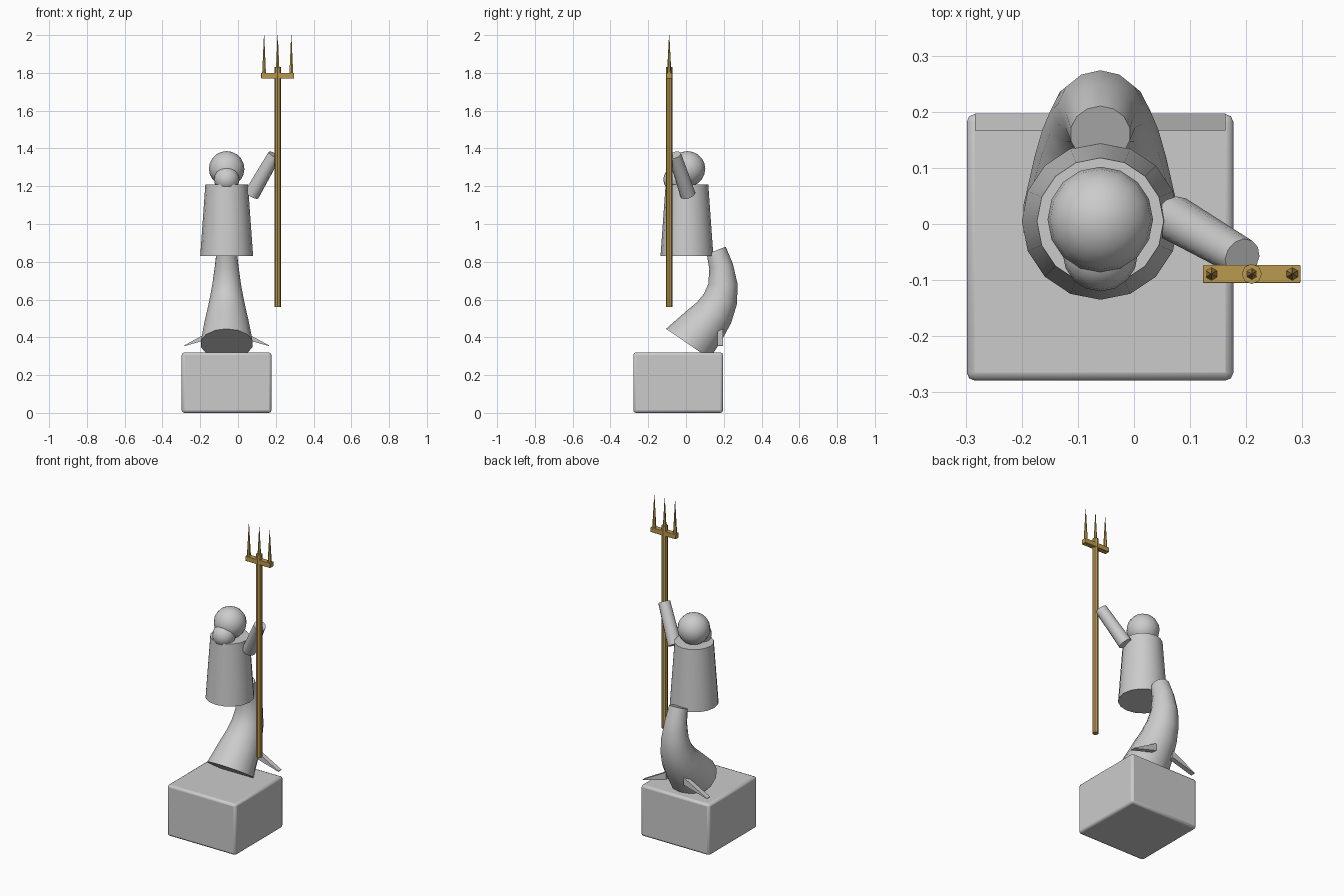
import bpy, bmesh, math
from mathutils import Vector

if "Cube" in bpy.data.objects:
    bpy.data.objects.remove(bpy.data.objects["Cube"])

CX = -0.06  # symmetry line of the figure
bronze = bpy.data.materials.new("bronze")
bronze.diffuse_color = (0.5, 0.32, 0.08, 1)
bronze.use_nodes = True
bronze.node_tree.nodes["Principled BSDF"].inputs["Base Color"].default_value = bronze.diffuse_color


def finish(name, mat=None, smooth=True):
    ob = bpy.context.object
    ob.name = name
    if mat:
        ob.data.materials.append(mat)
    if smooth:
        bpy.ops.object.shade_smooth_by_angle(angle=math.radians(40))
    return ob


def box(name, lo, hi, bevel, mat=None):
    lo, hi = Vector(lo), Vector(hi)
    bpy.ops.mesh.primitive_cube_add(size=1, location=(lo + hi) / 2)
    ob = bpy.context.object
    ob.scale = hi - lo
    bpy.ops.object.transform_apply(location=False, rotation=False, scale=True)
    m = ob.modifiers.new("bevel", 'BEVEL')
    m.width, m.segments = bevel, 2
    return finish(name, mat)


def rod(name, a, b, r1, r2, sides, mat=None):
    a, b = Vector(a), Vector(b)
    bpy.ops.mesh.primitive_cone_add(vertices=sides, radius1=r1, radius2=r2,
                                    depth=(b - a).length, location=(a + b) / 2)
    bpy.context.object.rotation_euler = (b - a).to_track_quat('Z', 'Y').to_euler()
    return finish(name, mat)


def ball(name, loc, r):
    bpy.ops.mesh.primitive_uv_sphere_add(segments=16, ring_count=10, radius=r, location=loc)
    return finish(name)


def mesh_object(name, bm, smooth=True):
    bmesh.ops.recalc_face_normals(bm, faces=bm.faces)
    me = bpy.data.meshes.new(name)
    bm.to_mesh(me)
    bm.free()
    ob = bpy.data.objects.new(name, me)
    bpy.context.collection.objects.link(ob)
    bpy.ops.object.select_all(action='DESELECT')
    ob.select_set(True)
    bpy.context.view_layer.objects.active = ob
    return finish(name, smooth=smooth)


# Plinth
box("plinth", (-0.298, -0.279, 0), (0.177, 0.196, 0.32), 0.014)

# Torso, head and beard
rod("torso", (CX, 0.005, 0.83), (CX, 0.005, 1.21), 0.14, 0.113, 16)
ball("head", (CX, 0.008, 1.292), 0.094)
ball("beard", (CX, -0.053, 1.236), 0.067)

# Raised arm
rod("arm", (0.072, 0.010, 1.155), (0.193, -0.060, 1.365), 0.041, 0.035, 12)

# Curved tail, lofted rings along a path in the yz plane: y, z, radius
path = [(0.16, 0.86, 0.054), (0.186, 0.775, 0.064), (0.196, 0.68, 0.078),
        (0.181, 0.60, 0.092), (0.148, 0.53, 0.106), (0.10, 0.467, 0.120),
        (0.01, 0.366, 0.14)]
ends = {0: Vector((0.37, -0.93)), len(path) - 1: Vector((-0.566, -0.825))}
bm = bmesh.new()
rings, n = [], 14
for i, (y, z, r) in enumerate(path):
    t = ends.get(i)
    if t is None:
        p, q = path[i - 1], path[i + 1]
        t = Vector((q[0] - p[0], q[1] - p[1])).normalized()
    ring = []
    for k in range(n):
        a = 2 * math.pi * k / n
        s = r * math.cos(a)
        ring.append(bm.verts.new((CX + r * math.sin(a), y - t.y * s, z + t.x * s)))
    rings.append(ring)
for r0, r1 in zip(rings, rings[1:]):
    for k in range(n):
        j = (k + 1) % n
        bm.faces.new((r0[k], r0[j], r1[j], r1[k]))
bm.faces.new(rings[0])
bm.faces.new(rings[-1])
mesh_object("tail", bm)

# Side flukes: wedge profiles extruded in y, mirrored
for name, side in (("fluke_right", 1), ("fluke_left", -1)):
    bm = bmesh.new()
    prof = [(0.06, 0.447), (0.223, 0.358), (0.223, 0.354), (0.06, 0.40)]
    f = bm.faces.new([bm.verts.new((CX + side * x, 0.167, z)) for x, z in prof])
    ext = bmesh.ops.extrude_face_region(bm, geom=[f])
    bmesh.ops.translate(bm, vec=(0, 0.03, 0),
                        verts=[v for v in ext["geom"] if isinstance(v, bmesh.types.BMVert)])
    mesh_object(name, bm, smooth=False)

# Three-pronged spear
TX, TY = 0.21, -0.089
rod("spear_shaft", (TX, TY, 0.56), (TX, TY, 1.83), 0.018, 0.018, 8, bronze)
box("spear_crossbar", (TX - 0.087, TY - 0.016, 1.77), (TX + 0.087, TY + 0.016, 1.80), 0.002, bronze)
for i in (-1, 0, 1):
    x = TX + i * 0.072
    rod(f"spear_prong_{i + 2}", (x, TY, 1.79), (x, TY, 2.0), 0.012, 0.001, 6, bronze)
